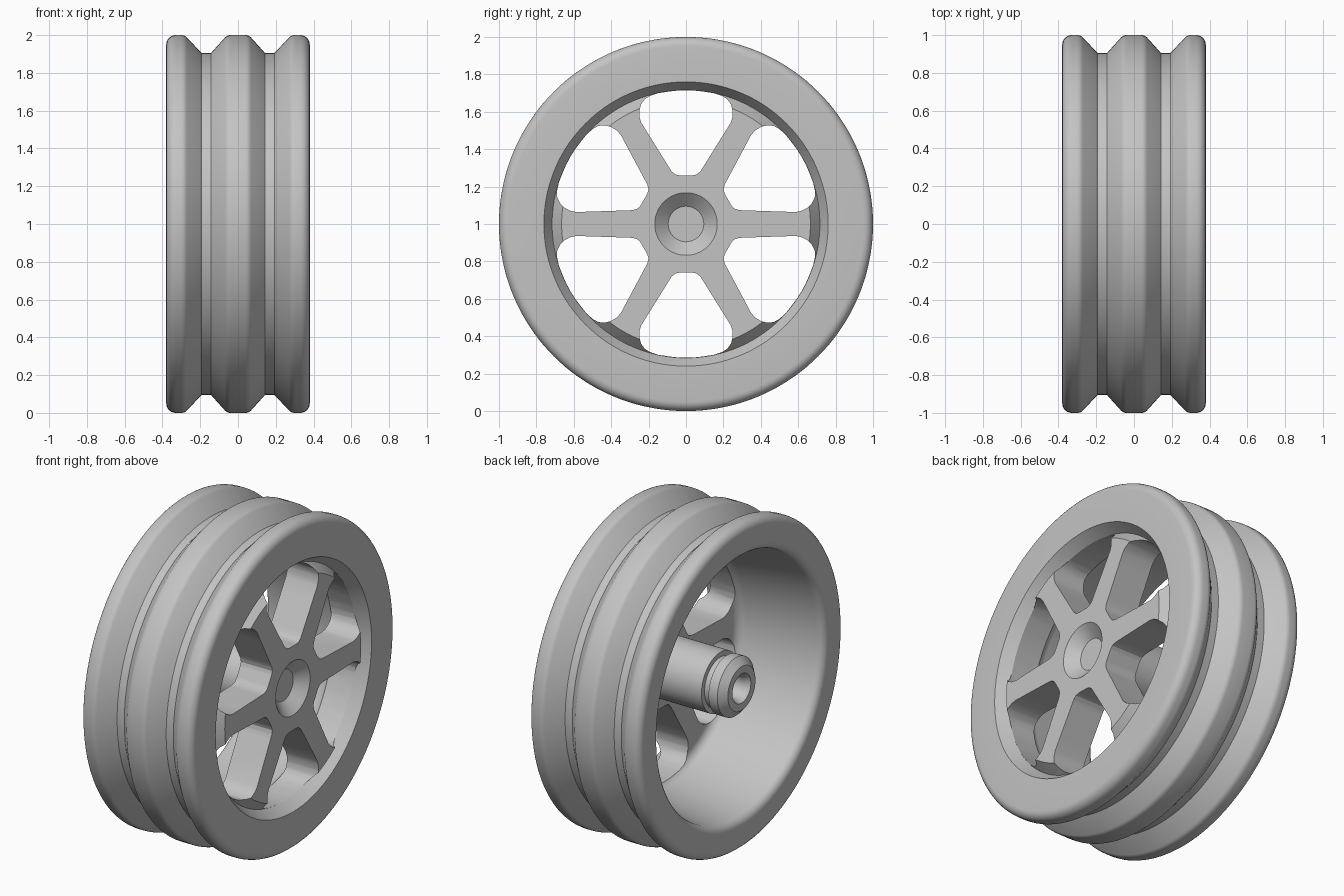
import bpy, bmesh, math
from mathutils import Matrix, Vector

if "Cube" in bpy.data.objects:
    bpy.data.objects.remove(bpy.data.objects["Cube"])

SEG = 144
grey = bpy.data.materials.new("plain_grey")
grey.diffuse_color = (0.55, 0.55, 0.55, 1)
grey.use_nodes = True
grey.node_tree.nodes["Principled BSDF"].inputs["Base Color"].default_value = grey.diffuse_color


def make_object(name, bm):
    bmesh.ops.recalc_face_normals(bm, faces=bm.faces[:])
    mesh = bpy.data.meshes.new(name)
    bm.to_mesh(mesh)
    bm.free()
    mesh.materials.append(grey)
    ob = bpy.data.objects.new(name, mesh)
    bpy.context.collection.objects.link(ob)
    return ob


def arc(cx, cr, rad, a0, a1, n=6):
    """Rounded corner as (x, radius) points."""
    return [(cx + rad * math.cos(math.radians(a0 + (a1 - a0) * i / n)),
             cr + rad * math.sin(math.radians(a0 + (a1 - a0) * i / n)))
            for i in range(n + 1)]


def lathe(name, profile):
    """Spin an (x, radius) profile around the axle; ends lie on the axis."""
    bm = bmesh.new()
    rings = []
    for x, r in profile:
        if r < 1e-6:
            rings.append([bm.verts.new((x, 0, 1))])
        else:
            rings.append([bm.verts.new((x, r * math.cos(t), 1 + r * math.sin(t)))
                          for t in (2 * math.pi * i / SEG for i in range(SEG))])
    for a, b in zip(rings, rings[1:]):
        for i in range(SEG):
            j = (i + 1) % SEG
            if len(a) == 1:
                bm.faces.new((a[0], b[i], b[j]))
            elif len(b) == 1:
                bm.faces.new((a[i], a[j], b[0]))
            else:
                bm.faces.new((a[i], a[j], b[j], b[i]))
    return make_object(name, bm)


# Front: countersunk hub, flat spoke face, V groove, rim face
front = [(0.31, 0), (0.31, 0.095), (0.375, 0.167), (0.375, 0.665),
         (0.31, 0.716), (0.38, 0.76)]
# Tread: two V grooves between three rounded ridges
half_tread = arc(0.33, 0.95, 0.05, 0, 90) + [(0.305, 1.0)] \
    + arc(0.30, 0.96, 0.04, 90, 135, 4) \
    + [(0.192, 0.905), (0.143, 0.905)] + arc(0.04, 0.96, 0.04, 45, 90, 4)
tread = half_tread + [(-x, r) for x, r in reversed(half_tread)]
# Back: rounded lip, tapered bowl, back of the spokes
bowl = arc(-0.33, 0.85, 0.05, 180, 270) + [(0.10, 0.735)] \
    + arc(0.10, 0.675, 0.06, 85, 0) + [(0.16, 0.185)]
# Shaft with a neck, chamfered collar and blind hole
shaft = [(-0.235, 0.185), (-0.235, 0.155), (-0.28, 0.155), (-0.28, 0.18),
         (-0.34, 0.18), (-0.38, 0.135), (-0.38, 0.09), (-0.34, 0.07),
         (-0.26, 0.07), (-0.26, 0)]
wheel = lathe("pulley_wheel", front + tread + bowl + shaft)

# Window between two spokes: half outline, mirrored, repeated six times
half = [(0.035, 0.26), (0.058, 0.265), (0.078, 0.283), (0.095, 0.31),
        (0.238, 0.54), (0.248, 0.57), (0.249, 0.605), (0.24, 0.64),
        (0.22, 0.668), (0.19, 0.686), (0.15, 0.699), (0.10, 0.707), (0.05, 0.713)]
outline = half + [(0, 0.715)] + [(-y, z) for y, z in reversed(half)]
bm = bmesh.new()
for k in range(6):
    rot = Matrix.Rotation(math.radians(60 * k), 3, 'X')
    face = bm.faces.new([bm.verts.new(rot @ Vector((0.05, y, z)) + Vector((0, 0, 1)))
                         for y, z in outline])
    ext = bmesh.ops.extrude_face_region(bm, geom=[face], use_keep_orig=True)
    bmesh.ops.translate(bm, vec=(0.4, 0, 0),
                        verts=[v for v in ext["geom"] if isinstance(v, bmesh.types.BMVert)])
cutter = make_object("window_cutter", bm)
cutter.hide_render = True

cut = wheel.modifiers.new("windows", 'BOOLEAN')
cut.operation = 'DIFFERENCE'
cut.solver = 'EXACT'
cut.object = cutter
bpy.context.view_layer.objects.active = wheel
wheel.select_set(True)
bpy.ops.object.modifier_apply(modifier=cut.name)
bpy.data.objects.remove(cutter)
bpy.ops.object.shade_smooth_by_angle(angle=math.radians(28))
